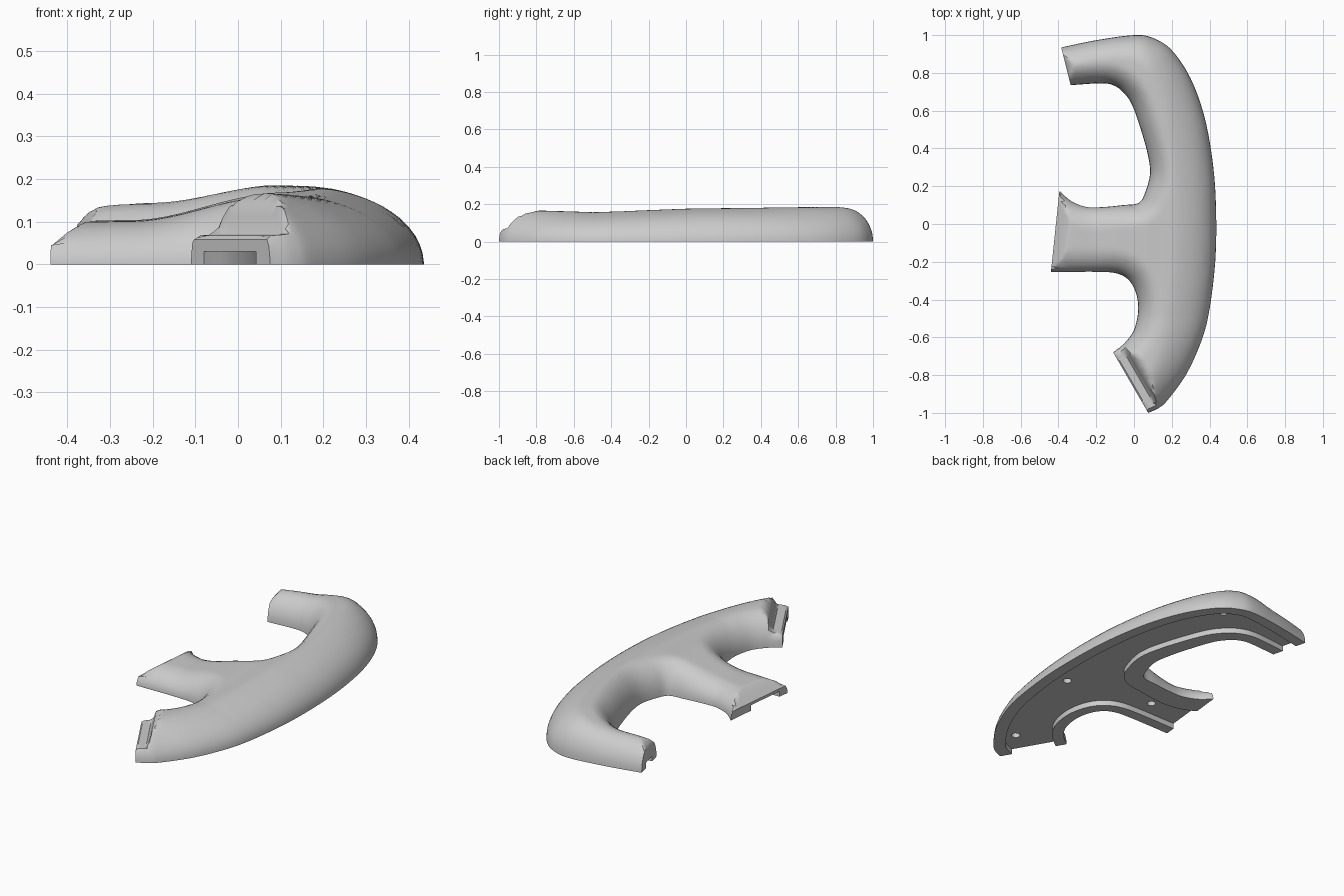
import bpy, bmesh, math
from mathutils import Vector, geometry

if "Cube" in bpy.data.objects:
    bpy.data.objects.remove(bpy.data.objects["Cube"], do_unlink=True)


def smooth_path(pts, steps=6):
    """Catmull-Rom curve through a few points."""
    p = [Vector(q) for q in pts]
    p = [2 * p[0] - p[1]] + p + [2 * p[-1] - p[-2]]
    out = []
    for a, b, c, d in zip(p, p[1:], p[2:], p[3:]):
        for i in range(steps):
            t = i / steps
            out.append(b + (c - a) * t / 2 + (2 * a - 5 * b + 4 * c - d) * t * t / 2
                       + (3 * b - a - 3 * c + d) * t ** 3 / 2)
    return out + [p[-2]]


def offset(path, start, end):
    """Shift a path towards the material, which lies on its right."""
    n = len(path) - 1
    out = []
    for i, p in enumerate(path):
        t = (path[min(i + 1, n)] - path[max(i - 1, 0)]).normalized()
        out.append(p + Vector((t.y, -t.x)) * (start + (end - start) * i / n))
    return out


def distance(p, path):
    best = 9.0
    for a, b in zip(path, path[1:]):
        ab = b - a
        t = max(0, min(1, (p - a).dot(ab) / ab.length_squared))
        best = min(best, (p - a - ab * t).length_squared)
    return math.sqrt(best)


def lookup(table, x, ease=False):
    if x <= table[0][0]:
        return table[0][1]
    for (x0, y0), (x1, y1) in zip(table, table[1:]):
        if x <= x1:
            t = (x - x0) / (x1 - x0)
            if ease:
                t = t * t * (3 - 2 * t)
            return y0 + (y1 - y0) * t
    return table[-1][1]


# Plan outline: outer back and the two inner bays
outer = smooth_path([(-.385, .935), (-.2, .973), (0, 1), (.1, .985), (.2, .92), (.3, .77),
                     (.375, .56), (.42, .3), (.435, .05), (.43, -.2), (.4, -.45),
                     (.36, -.61), (.28, -.79), (.18, -.93), (.13, -.975), (.075, -1)])
lower = smooth_path([(-.11, -.68), (-.05, -.63), (0, -.56), (.022, -.46), (.012, -.37),
                     (-.025, -.3), (-.09, -.262), (-.2, -.253), (-.44, -.255)])
upper = smooth_path([(-.395, .175), (-.33, .12), (-.25, .09), (-.16, .09), (-.06, .1),
                     (.025, .112), (.06, .17), (.085, .27), (.07, .38), (.03, .52),
                     (-.01, .63), (-.05, .69), (-.1, .73), (-.17, .745), (-.335, .735)])
sides = [outer, lower, upper]
cuts = [(outer[-1], lower[0]), (lower[-1], upper[0]), (upper[-1], outer[0])]

# Height limits near the three cut ends: stepped lip, sloped lip, rounded tip
caps = [[(0, .058), (.008, .067), (.05, .07), (.06, .085), (.075, .135), (.1, .16), (.14, .2)],
        [(0, .045), (.02, .062), (.04, .08), (.07, .1), (.11, .2)],
        [(0, .095), (.012, .118), (.04, .137), (.1, .2)]]

# Ridge height along the body, and how it falls off along each arm
ridge = [(-.8, .167), (-.5, .158), (0, .177), (.4, .183), (.8, .19)]
top_arm = [(-.4, .71), (-.2, .76), (.1, .98), (.2, 1)]
middle_arm = [(-.4, .57), (-.25, .59), (.1, .95), (.22, 1)]


def quarter(t):
    t = min(1, t)
    return math.sqrt(max(0, 1 - (1 - t) ** 2))


def height(p):
    do, dl, du = (distance(p, s) for s in sides)
    w_top = lookup([(.2, 0), (.6, 1)], p.y, True)
    w_low = lookup([(-.6, 1), (-.25, 0)], p.y, True)
    fall = (w_top * lookup(top_arm, p.x, True) + w_low
            + (1 - w_top - w_low) * lookup(middle_arm, p.x, True))
    radius = lookup([(-.1, .12), (.3, .27)], p.x, True)
    z = lookup(ridge, p.y) * fall * quarter(do / radius) * quarter(dl / .13) * quarter(du / .12)
    for cut, cap in zip(cuts, caps):
        z = min(z, lookup(cap, distance(p, cut)))
    return max(z, .005)


# Points: boundary, rings close to the rim, and an even grid inside
boundary = []
for side, (a, b) in zip(sides, cuts):
    boundary += side
    n = 24
    boundary += [a.lerp(b, (1 - math.cos(math.pi * i / n)) / 2) for i in range(1, n)]
points = list(boundary)
for d in (.003, .009, .02, .036, .056):
    for side in sides:
        points += [p for p in offset(side, d, d) if min(distance(p, s) for s in sides) > d * .8
                   and min(distance(p, c) for c in cuts) > .003]
for k, (a, b) in enumerate(cuts):
    for d in (.008, .02, .035, .05, .06, .068, .076, .09):
        ring = [a.lerp(b, i / 30) for i in range(1, 30)]
        points += [p for p in offset(ring, d, d) if min(distance(p, s) for s in sides) > .06]
step = .02
for i in range(-22, 23):
    for j in range(-50, 51):
        p = Vector((i * step, j * step))
        if (min(distance(p, s) for s in sides) > .068
                and min(distance(p, c) for c in cuts) > .1):
            points.append(p)

verts, _, faces = geometry.delaunay_2d_cdt(
    points, [], [list(range(len(boundary)))], 1, 1e-5)[:3]

# Grip body: domed top, short skirt and flat underside
bm = bmesh.new()
used = {i for f in faces for i in f}
made = {i: bm.verts.new((verts[i].x, verts[i].y, height(verts[i]))) for i in used}
for f in faces:
    bm.faces.new([made[i] for i in f])
rim = [e for e in bm.edges if e.is_boundary]
skirt = bmesh.ops.extrude_edge_only(bm, edges=rim)["geom"]
for v in skirt:
    if isinstance(v, bmesh.types.BMVert):
        v.co.z = 0
bmesh.ops.holes_fill(bm, edges=[e for e in bm.edges if e.is_boundary], sides=0)
bmesh.ops.recalc_face_normals(bm, faces=bm.faces)


def add_object(name, bm):
    mesh = bpy.data.meshes.new(name)
    bm.to_mesh(mesh)
    bm.free()
    obj = bpy.data.objects.new(name, mesh)
    bpy.context.collection.objects.link(obj)
    return obj


grip = add_object("grip_body", bm)
mat = bpy.data.materials.new("plain_grey")
mat.use_nodes = True
grey = (.6, .6, .6, 1)
mat.diffuse_color = grey
mat.node_tree.nodes["Principled BSDF"].inputs["Base Color"].default_value = grey
grip.data.materials.append(mat)


def prism(name, outline, z0, z1):
    bm = bmesh.new()
    face = bm.faces.new([bm.verts.new((p.x, p.y, z0)) for p in outline])
    top = bmesh.ops.extrude_face_region(bm, geom=[face])["geom"]
    bmesh.ops.translate(bm, verts=[v for v in top if isinstance(v, bmesh.types.BMVert)],
                        vec=(0, 0, z1 - z0))
    bmesh.ops.recalc_face_normals(bm, faces=bm.faces)
    obj = add_object(name, bm)
    obj.data.materials.append(mat)
    obj.hide_render = True
    return obj


# Underside channel running out through all three ends, plus four screw holes
channel = []
for side, m0, m1 in ((outer, .06, .065), (lower, .06, .06), (upper, .13, .06)):
    line = offset(side, m0, m1)
    head = line[0] + (side[0] - side[1]).normalized() * .15
    tail = line[-1] + (side[-1] - side[-2]).normalized() * .15
    channel += [head] + line + [tail]
cutters = [prism("channel_cutter", channel, -.05, .03)]
for x, y in ((.11, .86), (.28, -.21), (-.21, -.11), (.12, -.82)):
    ring = [Vector((x + .022 * math.cos(a * math.pi / 12), y + .022 * math.sin(a * math.pi / 12)))
            for a in range(24)]
    cutters.append(prism("screw_hole_cutter", ring, -.02, .07))

bpy.context.view_layer.objects.active = grip
for cutter in cutters:
    mod = grip.modifiers.new("cut", "BOOLEAN")
    mod.operation, mod.solver, mod.object = "DIFFERENCE", "EXACT", cutter
    bpy.ops.object.modifier_apply(modifier=mod.name)
    bpy.data.objects.remove(cutter, do_unlink=True)

bpy.ops.object.select_all(action="DESELECT")
grip.select_set(True)
bpy.ops.object.shade_smooth_by_angle(angle=math.radians(40))
